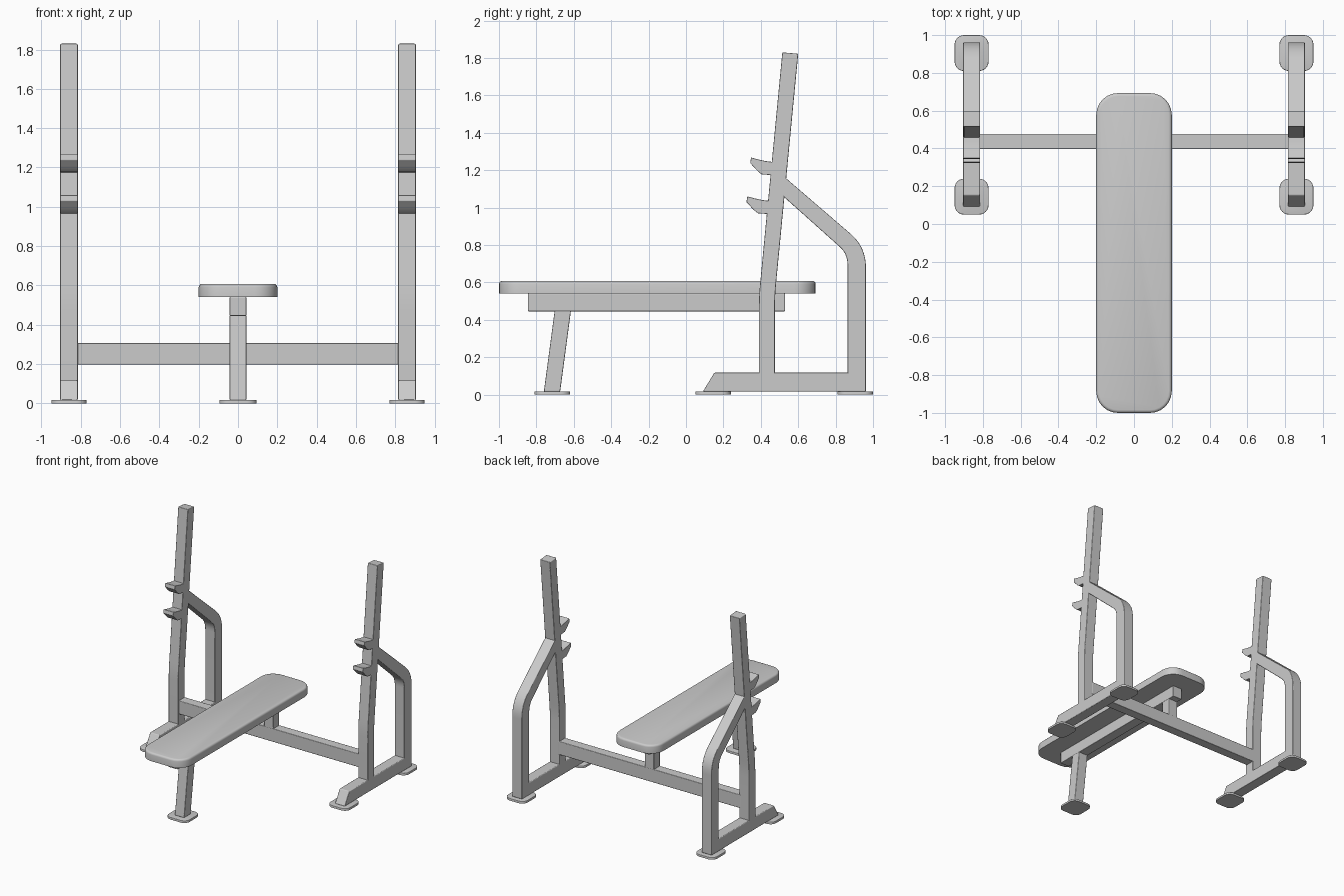
import bpy, bmesh
from math import sin, cos, pi, radians
from mathutils import Vector

if "Cube" in bpy.data.objects:
    bpy.data.objects.remove(bpy.data.objects["Cube"])

SIDE = (0.815, 0.905)      # x range of the right-hand side frame
MID = (-0.043, 0.043)      # x range of the centre tubes


def finish(name, bm, mirror=False, bevel=0.0):
    bmesh.ops.recalc_face_normals(bm, faces=bm.faces)
    me = bpy.data.meshes.new(name)
    bm.to_mesh(me)
    bm.free()
    ob = bpy.data.objects.new(name, me)
    bpy.context.collection.objects.link(ob)
    bpy.ops.object.select_all(action='DESELECT')
    bpy.context.view_layer.objects.active = ob
    ob.select_set(True)
    bpy.ops.object.shade_smooth_by_angle(angle=radians(32))
    if bevel:
        b = ob.modifiers.new("edge_round", 'BEVEL')
        b.width, b.segments, b.limit_method = bevel, 2, 'ANGLE'
        b.angle_limit = radians(35)
        b.harden_normals = True
    if mirror:
        ob.modifiers.new("both_sides", 'MIRROR')
    return ob


def extrude(name, points, axis_dir, mirror=False, bevel=0.0, top_round=0.0):
    """Prism from a flat outline; top_round softens only the far rim."""
    bm = bmesh.new()
    face = bm.faces.new([bm.verts.new(p) for p in points])
    res = bmesh.ops.extrude_face_region(bm, geom=[face], use_keep_orig=True)
    moved = [g for g in res['geom'] if isinstance(g, bmesh.types.BMVert)]
    bmesh.ops.translate(bm, verts=moved, vec=axis_dir)
    if top_round:
        far = set(moved)
        rim = [e for e in bm.edges if e.verts[0] in far and e.verts[1] in far]
        bmesh.ops.recalc_face_normals(bm, faces=bm.faces)
        bmesh.ops.bevel(bm, geom=rim, offset=top_round, segments=3,
                        profile=0.5, affect='EDGES')
    return finish(name, bm, mirror, bevel)


def side_profile(name, yz, xs, mirror=False, bevel=0.006):
    return extrude(name, [(xs[0], y, z) for y, z in yz],
                   Vector((xs[1] - xs[0], 0, 0)), mirror, bevel)


def box(name, xs, ys, zs, mirror=False):
    return side_profile(name, [(ys[0], zs[0]), (ys[1], zs[0]),
                               (ys[1], zs[1]), (ys[0], zs[1])], xs, mirror)


def plate(name, xs, ys, zs, r, top_round, mirror=False):
    """Slab with rounded corners in plan."""
    pts = []
    corners = [(xs[1] - r, ys[1] - r), (xs[0] + r, ys[1] - r),
               (xs[0] + r, ys[0] + r), (xs[1] - r, ys[0] + r)]
    for k, (cx, cy) in enumerate(corners):
        for i in range(7):
            a = (k + i / 6) * pi / 2
            pts.append((cx + r * cos(a), cy + r * sin(a), zs[0]))
    return extrude(name, pts, Vector((0, 0, zs[1] - zs[0])), mirror,
                   top_round=top_round)


def curve_pts(a, b, c, n=8):
    """Quadratic bend from a to c with control corner b."""
    a, b, c = Vector(a), Vector(b), Vector(c)
    return [tuple(a * (1 - t) ** 2 + b * 2 * t * (1 - t) + c * t * t)
            for t in (i / n for i in range(n + 1))]


# Bench: pad, rail, front leg and rear post
plate("seat_pad", (-0.2, 0.2), (-1.0, 0.693), (0.54, 0.608), 0.115, 0.016)
box("seat_rail", MID, (-0.845, 0.53), (0.445, 0.542))
side_profile("front_leg", [(-0.76, 0.016), (-0.673, 0.016),
                           (-0.615, 0.45), (-0.702, 0.45)], MID)
box("rear_post", MID, (0.397, 0.477), (0.30, 0.45))

# Cross beam joining the side frames
box("cross_beam", (-0.83, 0.83), (0.397, 0.477), (0.197, 0.307))

# Side frames: base, leaning upright and bent brace
side_profile("base_tube", [(0.09, 0.016), (0.96, 0.016),
                           (0.96, 0.118), (0.152, 0.118)], SIDE, True)
side_profile("upright",
             [(0.39, 0.10), (0.475, 0.10)]
             + curve_pts((0.475, 0.46), (0.475, 0.53), (0.482, 0.60), 4)
             + [(0.60, 1.823), (0.515, 1.83)]
             + curve_pts((0.397, 0.60), (0.39, 0.53), (0.39, 0.46), 4),
             SIDE, True)
side_profile("rear_brace",
             [(0.962, 0.017), (0.962, 0.67)]
             + curve_pts((0.962, 0.68), (0.962, 0.79), (0.88, 0.86))
             + [(0.50, 1.187), (0.49, 1.087)]
             + curve_pts((0.82, 0.792), (0.864, 0.755), (0.864, 0.69))
             + [(0.864, 0.017)], SIDE, True)

# Bar hooks, two per upright
for label, dy, dz in (("upper", 0.0, 0.0), ("lower", -0.02, -0.208)):
    yz = [(0.348, 1.268), (0.343, 1.238)]
    yz += curve_pts((0.352, 1.229), (0.385, 1.19), (0.405, 1.178), 4)
    yz += [(0.48, 1.172), (0.48, 1.243), (0.447, 1.246),
           (0.425, 1.249), (0.385, 1.258)]
    side_profile(label + "_bar_hook", [(y + dy, z + dz) for y, z in yz],
                 SIDE, True, 0.003)

# Floor plates
plate("front_leg_foot", (-0.095, 0.095), (-0.81, -0.62), (0, 0.018), 0.05, 0.004)
for label, y in (("front", 0.05), ("back", 0.81)):
    plate(label + "_frame_foot", (0.77, 0.95), (y, y + 0.19), (0, 0.018),
          0.05, 0.004, True)
